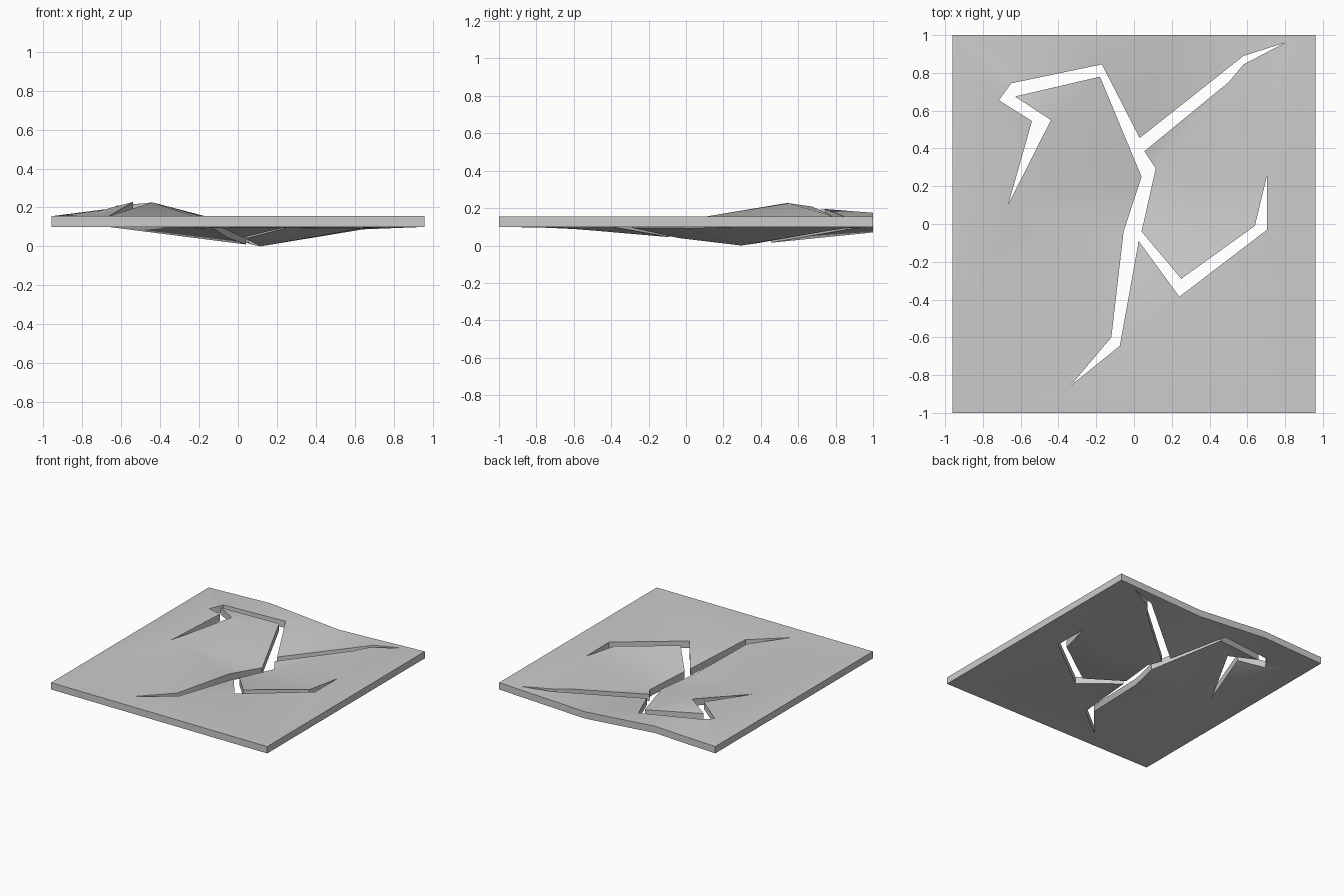
import bpy, bmesh
from mathutils import Vector
from mathutils.geometry import delaunay_2d_cdt

if "Cube" in bpy.data.objects:
    bpy.data.objects.remove(bpy.data.objects["Cube"])

THICK = 0.055

# Slab border (x, y, top height); the back edge is slightly buckled
border = [(-0.96, -1, .155), (0.96, -1, .155), (0.96, 1, .155),
          (0.2, 1, .125), (-0.42, 1, .175), (-0.96, 1, .155)]

# Branching crack outline (x, y, top height of the broken rim)
crack = [
    (0.80, 0.96, .153), (0.58, 0.89, .145), (0.03, 0.455, .07),
    (-0.17, 0.845, .155), (-0.65, 0.745, .195), (-0.715, 0.655, .182),
    (-0.54, 0.545, .228), (-0.665, 0.105, .155), (-0.44, 0.55, .226),
    (-0.63, 0.675, .208), (-0.18, 0.78, .158), (0.04, 0.25, .065),
    (-0.055, -0.04, .10), (-0.12, -0.60, .143), (-0.335, -0.855, .155),
    (-0.075, -0.645, .148), (0.025, -0.09, .10), (0.24, -0.385, .153),
    (0.705, -0.03, .155), (0.705, 0.26, .153), (0.64, -0.01, .148),
    (0.25, -0.29, .15), (0.04, -0.04, .095), (0.115, 0.295, .055),
    (0.055, 0.385, .068), (0.50, 0.75, .132), (0.58, 0.845, .146)]


def inside(p, poly):
    hit = False
    for a, b in zip(poly, poly[1:] + poly[:1]):
        if (a[1] > p.y) != (b[1] > p.y):
            if p.x < a[0] + (p.y - a[1]) / (b[1] - a[1]) * (b[0] - a[0]):
                hit = not hit
    return hit


def ring(start, n):
    return [(start + i, start + (i + 1) % n) for i in range(n)]


# Triangulate the slab around the crack
pts = border + crack
edges = ring(0, len(border)) + ring(len(border), len(crack))
verts, _, faces, orig, _, _ = delaunay_2d_cdt(
    [Vector(p[:2]) for p in pts], edges, [], 0, 1e-5)

bm = bmesh.new()
top = [bm.verts.new((v.x, v.y, pts[o[0]][2])) for v, o in zip(verts, orig)]
for f in faces:
    centre = sum((verts[i] for i in f), Vector((0, 0))) / len(f)
    if not inside(centre, crack):
        bm.faces.new([top[i] for i in f])

# Give the slab its thickness
bmesh.ops.recalc_face_normals(bm, faces=bm.faces)
geo = bmesh.ops.extrude_face_region(bm, geom=bm.faces[:], use_keep_orig=True)
for v in geo["geom"]:
    if isinstance(v, bmesh.types.BMVert):
        v.co.z -= THICK
bmesh.ops.recalc_face_normals(bm, faces=bm.faces)

mesh = bpy.data.meshes.new("cracked_slab")
bm.to_mesh(mesh)
bm.free()
slab = bpy.data.objects.new("cracked_slab", mesh)
bpy.context.collection.objects.link(slab)

# Smooth surface, crisp rims
bpy.context.view_layer.objects.active = slab
slab.select_set(True)
bpy.ops.object.shade_smooth_by_angle(angle=0.7)
